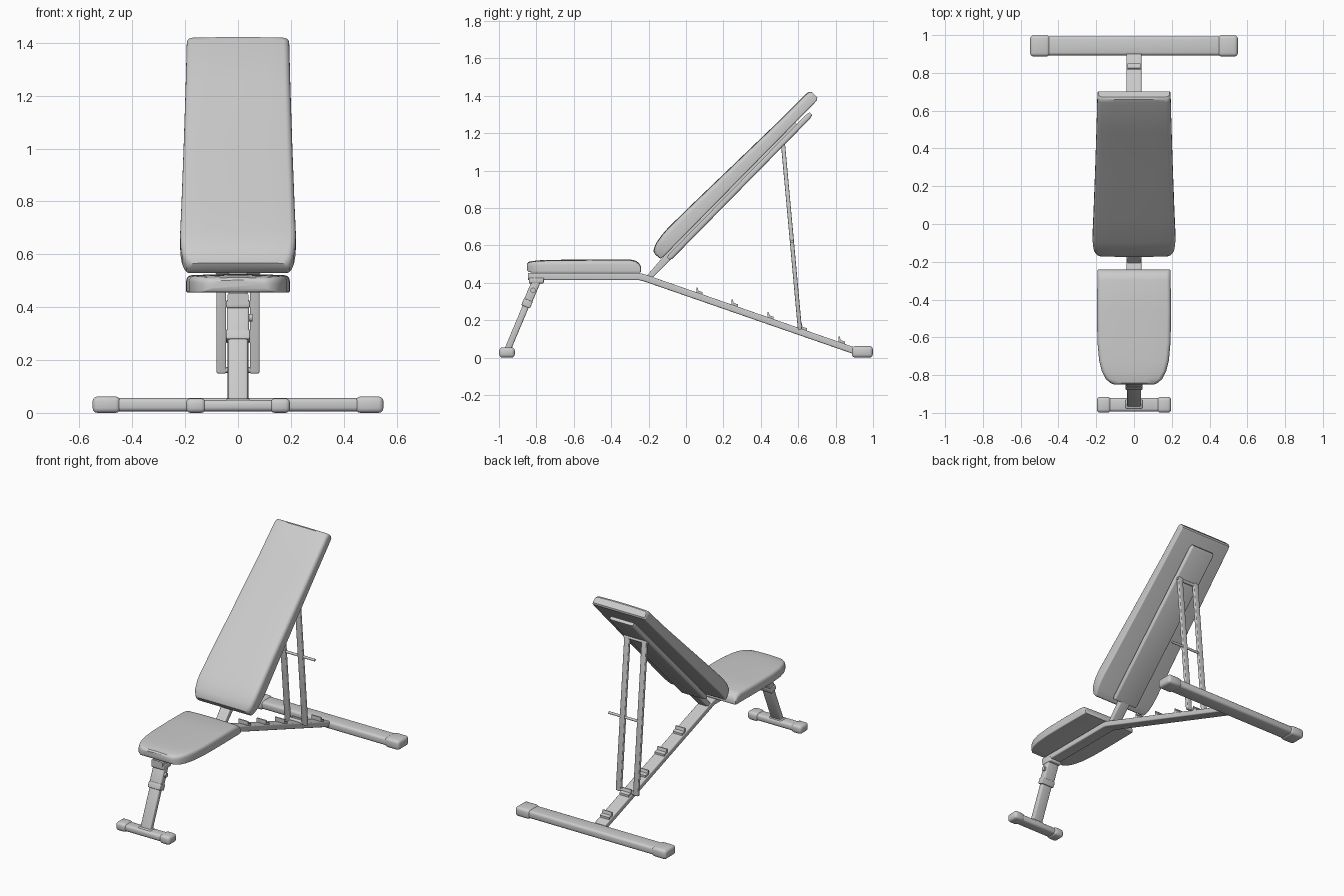
import bpy, bmesh, math
from mathutils import Matrix, Vector

if "Cube" in bpy.data.objects:
    bpy.data.objects.remove(bpy.data.objects["Cube"])


def finish(name, bm, matrix=None, angle=35):
    if matrix:
        bm.transform(matrix)
    bmesh.ops.recalc_face_normals(bm, faces=bm.faces[:])
    me = bpy.data.meshes.new(name)
    bm.to_mesh(me)
    bm.free()
    ob = bpy.data.objects.new(name, me)
    bpy.context.collection.objects.link(ob)
    bpy.ops.object.select_all(action='DESELECT')
    ob.select_set(True)
    bpy.context.view_layer.objects.active = ob
    bpy.ops.object.shade_smooth_by_angle(angle=math.radians(angle))
    return ob


def axes(a, b):
    # frame with local z along a->b, local x sideways
    d = (b - a).normalized()
    side = Vector((0, 1, 0)) if abs(d.x) > 0.9 else Vector((1, 0, 0))
    m = Matrix((side, d.cross(side), d)).transposed().to_4x4()
    m.translation = (a + b) / 2
    return m


def bar(name, a, b, w, h, r=0.008):
    # rounded rectangular bar from a to b
    a, b = Vector(a), Vector(b)
    bm = bmesh.new()
    bmesh.ops.create_cube(bm, size=1)
    bm.transform(Matrix.Diagonal((w, h, (b - a).length, 1)))
    bmesh.ops.bevel(bm, geom=bm.edges[:], offset=r, segments=3, profile=0.5, affect='EDGES')
    return finish(name, bm, axes(a, b))


def rod(name, a, b, r):
    a, b = Vector(a), Vector(b)
    bm = bmesh.new()
    bmesh.ops.create_cone(bm, cap_ends=True, segments=20, radius1=r, radius2=r,
                          depth=(b - a).length)
    return finish(name, bm, axes(a, b))


def ring(w, lo, hi, rt, rb, crown):
    # rounded cross-section in (x, n), with a slightly domed top
    lim = min(w, (hi - lo) / 2) * 0.95
    rt, rb = min(rt, lim), min(rb, lim)
    pts = []
    for cx, cn, r, a0 in ((w - rb, lo + rb, rb, -90), (w - rt, hi - rt, rt, 0),
                          (-w + rt, hi - rt, rt, 90), (-w + rb, lo + rb, rb, 180)):
        for i in range(6):
            a = math.radians(a0 + i * 18)
            pts.append((cx + r * math.cos(a), cn + r * math.sin(a)))
        if a0 == 0:
            for k in (0.6, 0.2, -0.2, -0.6):
                pts.append(((w - rt) * k, hi + crown * (1 - k * k)))
    return pts


def loft(name, stations, origin=(0, 0), angle=0, rt=0.03, rb=0.01, crown=0.0):
    # stations: (distance along, half width, bottom, top)
    bm = bmesh.new()
    rings = [[bm.verts.new((x, s, n)) for x, n in ring(w, lo, hi, rt, rb, crown)]
             for s, w, lo, hi in stations]
    count = len(rings[0])
    for p, q in zip(rings, rings[1:]):
        for i in range(count):
            j = (i + 1) % count
            bm.faces.new((p[i], p[j], q[j], q[i]))
    bm.faces.new(rings[0])
    bm.faces.new(rings[-1])
    m = Matrix.Translation((0, *origin)) @ Matrix.Rotation(angle, 4, 'X')
    return finish(name, bm, m)


# Seat pad and its base board
loft("seat", [(-.85, .105, .468, .498), (-.842, .125, .458, .508), (-.82, .15, .455, .513),
              (-.78, .17, .455, .517), (-.72, .185, .455, .519), (-.62, .194, .455, .52),
              (-.45, .196, .455, .521), (-.30, .194, .455, .521), (-.27, .194, .455, .515),
              (-.252, .193, .455, .503), (-.243, .192, .456, .488), (-.24, .188, .46, .472)],
     rt=.022, rb=.006, crown=.004)

# Back rest, built along its own slope
ORIGIN, TILT = (-.13, .53), math.radians(45.5)
loft("back_rest", [(-.008, .185, .015, .04), (-.004, .195, .004, .055), (.012, .203, 0, .066),
                   (.04, .212, 0, .077), (.09, .218, 0, .085), (.14, .219, 0, .088),
                   (.3, .214, 0, .085), (.6, .206, 0, .076), (.95, .198, 0, .066),
                   (1.17, .194, 0, .064), (1.188, .193, .002, .06), (1.197, .188, .01, .05)],
     ORIGIN, TILT, rt=.024, rb=.008, crown=.003)
loft("back_board", [(.025, .085, -.036, -.016), (.04, .09, -.042, -.012),
                    (1.09, .09, -.042, -.012), (1.112, .085, -.036, -.016)],
     ORIGIN, TILT, rt=.008, rb=.012)
loft("back_spine", [(-.125, .035, -.038, -.008), (.03, .035, -.038, .002),
                    (1.02, .035, -.038, .002)], ORIGIN, TILT, rt=.006, rb=.006)

# Bent main beam: level under the seat, sloping to the rear foot
def beam_top(y):
    return .446 - .347 * (y + .225)


loft("main_beam", [(-.845, .04, .414, .452), (-.25, .04, .414, .452),
                   (-.225, .04, .408, .447), (.90, .04, .018, beam_top(.90))],
     rt=.008, rb=.008)

# Hooked catches along the beam
for i, y in enumerate((.055, .243, .435, .612, .815)):
    z = beam_top(y)
    prof = [(y, z - .005), (y, z + .027), (y + .007, z + .027), (y + .012, z + .008),
            (y + .034, z + .002), (y + .034, z - .018)]
    bm = bmesh.new()
    f = bm.faces.new([bm.verts.new((-.034, *p)) for p in prof])
    ext = bmesh.ops.extrude_face_region(bm, geom=[f])
    bmesh.ops.translate(bm, vec=(.068, 0, 0),
                        verts=[v for v in ext['geom'] if isinstance(v, bmesh.types.BMVert)])
    finish(f"catch_{i + 1}", bm)

# Support struts with cross bar, pivot and side handle
for s, side in ((-1, "left"), (1, "right")):
    bar(f"strut_{side}", (s * .063, .518, 1.15), (s * .063, .609, .15), .036, .022, .005)
rod("strut_lower_bar", (-.07, .608, .162), (.07, .608, .162), .011)
rod("strut_pivot", (-.085, .521, 1.128), (.085, .521, 1.128), .01)
rod("strut_handle", (-.075, .567, .62), (.165, .567, .62), .008)

# Front leg: inner tube, sleeve, collar, bracket and locking knob
def leg(z):
    return (0, -.955 + (z - .04) * .42, z)


bar("front_leg", leg(.035), leg(.36), .074, .034)
bar("front_leg_sleeve", leg(.275), leg(.425), .084, .046)
bar("front_leg_collar", leg(.272), leg(.308), .09, .05, .005)
bar("front_leg_bracket", (0, -.84, .412), (0, -.76, .412), .09, .03, .006)
rod("locking_knob", (0, -.818, .36), (.054, -.818, .36), .014)

# Floor feet with end caps
def foot(name, y, half, depth, height, cap):
    z = height / 2
    bar(name, (-half + .01, y, z), (half - .01, y, z), depth - .012, height - .012, .015)
    for s, side in ((-1, "left"), (1, "right")):
        bar(f"{name}_cap_{side}", (s * (half - cap), y, z), (s * half, y, z),
            depth, height, .018)


foot("rear_foot", .943, .55, .112, .062, .105)
foot("front_foot", -.957, .197, .084, .055, .075)
bar("front_foot_mount", (-.045, -.953, .04), (.045, -.953, .04), .05, .03, .008)
